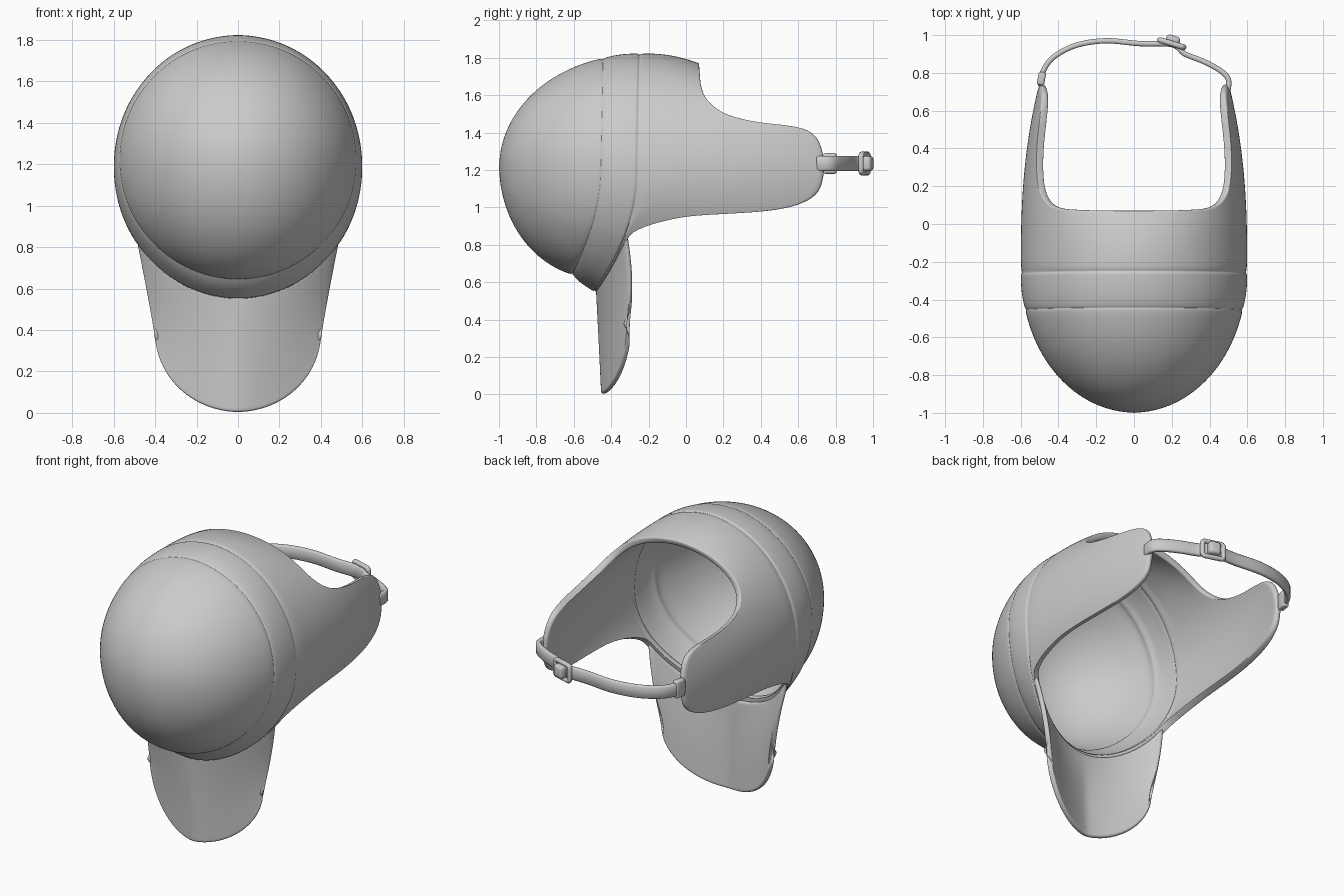
import bpy, bmesh
from math import sin, cos, radians, pi, sqrt, asin
from mathutils import Vector, Matrix

if "Cube" in bpy.data.objects:
    bpy.data.objects.remove(bpy.data.objects["Cube"])


def finish(name, bm, mods=True, thick=0.035):
    me = bpy.data.meshes.new(name)
    bm.to_mesh(me)
    bm.free()
    ob = bpy.data.objects.new(name, me)
    bpy.context.collection.objects.link(ob)
    for p in me.polygons:
        p.use_smooth = True
    if mods:
        s = ob.modifiers.new("thickness", 'SOLIDIFY')
        s.thickness = thick
        s.offset = -1
        d = ob.modifiers.new("round", 'SUBSURF')
        d.levels = d.render_levels = 2
    return ob


def grid(name, rows, closed, inside, thick):
    """Skin a list of point rows; normals point away from 'inside'."""
    bm = bmesh.new()
    vs = [[bm.verts.new(p) for p in r] for r in rows]
    n = len(rows[0])
    for a, b in zip(vs, vs[1:]):
        for i in range(n if closed else n - 1):
            j = (i + 1) % n
            bm.faces.new((a[i], a[j], b[j], b[i]))
    bmesh.ops.remove_doubles(bm, verts=bm.verts, dist=0.0004)
    bmesh.ops.recalc_face_normals(bm, faces=bm.faces)
    c = Vector(inside)
    if sum(f.normal.dot(f.calc_center_median() - c) * f.calc_area() for f in bm.faces) < 0:
        bmesh.ops.reverse_faces(bm, faces=bm.faces)
    return finish(name, bm, True, thick)


def smooth_path(pts, sub):
    """Catmull-Rom resampling."""
    p = [Vector(q) for q in pts]
    out = []
    for i in range(len(p) - 1):
        a, b, c, d = p[max(i - 1, 0)], p[i], p[i + 1], p[min(i + 2, len(p) - 1)]
        for k in range(sub):
            t = k / sub
            out.append(0.5 * (2 * b + (c - a) * t + (2 * a - 5 * b + 4 * c - d) * t * t
                              + (3 * b - a - 3 * c + d) * t ** 3))
    return out + [p[-1]]


# Shell: rear edge as (y, angle at edge, angle at rear seam), angles from the top
edge = smooth_path([
    (.075, 0, 0), (.075, 15, 12), (.078, 30, 24), (.085, 42, 34), (.12, 52, 42),
    (.22, 60.6, 50), (.4, 65, 58), (.55, 66.5, 64), (.66, 69, 70), (.72, 75, 76),
    (.745, 85, 84), (.738, 93, 92), (.71, 100, 98), (.62, 105.5, 103), (.45, 109, 106),
    (.2, 110.5, 109), (0, 111.8, 112), (-.17, 115.5, 116), (-.27, 119.5, 120),
    (-.312, 124, 125), (-.384, 140, 140), (-.437, 155, 155), (-.47, 168, 168),
    (-.478, 180, 180)], 2)


def seam_y(c):
    return -.262 + (.012 * c if c > 0 else -.228 * c * c)


def ring1(th):
    c = cos(th)
    y = -.46 + (.012 * c if c > 0 else -.155 * c * c)
    return Vector((.577 * sin(th), y, 1.22 + .58 * c))


def ring2(th):
    c = cos(th)
    return Vector((.6 * sin(th), seam_y(c), 1.187 + .637 * c))


def skin(c, y):
    """Point on the rear shell for a height cosine and a depth."""
    w = .6 - .1 * max(0, (y + .2) / .95) ** 2.5
    droop = .055 * min(1, max(0, (y + .2) / .275)) ** 2 * max(0, c) ** 4
    return Vector((w * sqrt(max(0, 1 - c * c)), y, 1.187 + .637 * c - droop))


def column(e):
    ye, te, t2 = e[0], radians(min(180, max(0, e[1]))), radians(min(180, max(0, e[2])))
    pole, a, b = Vector((0, -1, 1.22)), ring1(t2), ring2(t2)
    axis = Vector((0, 0, 1.19))
    sink = lambda p: Vector((p.x * .985, p.y, axis.z + (p.z - axis.z) * .985))
    step = Vector((0, .005, 0))
    col, top = [], radians(75)
    for k in range(10):                                   # dome
        ph = top * k / 9
        r, f = sin(ph) / sin(top), (1 - cos(ph)) / (1 - cos(top))
        col.append(Vector((a.x * r, -1 + (a.y + 1) * f, 1.22 + (a.z - 1.22) * r)))
    col += [sink(a + step), a + 2 * step]                 # front seam groove
    for t in (.3, .6, .88):                               # band
        p = a.lerp(b, t)
        k = 1 + .012 * sin(pi * t)
        col.append(Vector((p.x * k, p.y, 1.19 + (p.z - 1.19) * k)))
    col += [b - step, sink(b)]                            # rear seam groove
    c2, ce = cos(t2), cos(te)
    for t in (.03, .15, .3, .45, .6, .75, .88, .96, 1):   # rear shell and side wings
        col.append(skin(c2 + (ce - c2) * t, b.y + .004 + (ye - b.y - .004) * t))
    return col


half = [column(e) for e in edge]
flip = [[Vector((-p.x, p.y, p.z)) for p in c] for c in half[-2:0:-1]]
grid("mask_shell", list(zip(*(half + flip))), True, (0, -.2, 1.2), .04)

# Throat bib: hangs from the lower band edge, curved back at the sides
N, M = 24, 12
rows = []
for j in range(M + 1):
    v = (0, .04, .12, .22, .32, .42, .52, .62, .72, .82, .9, .96, 1)[j]
    row = []
    for i in range(N + 1):
        u = -1 + 2 * i / N
        th = pi - asin(abs(u) * .5 / .6)
        q = ring2(th)
        tp = Vector((.5 * u, q.y + .008, q.z + .015))
        ang = u * pi / 2
        bx = .4 * sin(ang)
        bt = Vector((bx, -.457 + .14 * (abs(bx) / .4) ** 1.3, .37 * (1 - cos(ang)) + .002))
        p = tp.lerp(bt, v)
        p.y += .02 * sin(pi * v) * abs(u)
        row.append(p)
    rows.append(row)
grid("throat_bib", rows, False, (0, 2, .4), .03)

# Strap: flat ribbon swept between the wing tips
path = smooth_path([(.497, .70, 0), (.5, .765, 0), (.46, .81, 0), (.37, .86, 0), (.27, .9, 0),
                    (.2, .95, 0), (.03, .955, 0), (-.15, .97, 0), (-.31, .945, 0),
                    (-.43, .88, 0), (-.485, .8, 0), (-.495, .73, 0)], 5)
bm = bmesh.new()
loops = []
for i, p in enumerate(path):
    t = (path[min(i + 1, len(path) - 1)] - path[max(i - 1, 0)]).normalized()
    n = Vector((-t.y, t.x, 0))
    prof = [(-.014, -.032), (-.007, -.04), (.007, -.04), (.014, -.032),
            (.014, .032), (.007, .04), (-.007, .04), (-.014, .032)]
    loops.append([bm.verts.new(p + n * a + Vector((0, 0, 1.235 + h))) for a, h in prof])
for a, b in zip(loops, loops[1:]):
    for k in range(8):
        bm.faces.new((a[k], a[(k + 1) % 8], b[(k + 1) % 8], b[k]))
bm.faces.new(loops[0])
bm.faces.new(loops[-1])
bmesh.ops.recalc_face_normals(bm, faces=bm.faces)
finish("strap", bm, False)


def block(name, loc, size, rot, bevel):
    bm = bmesh.new()
    bmesh.ops.create_cube(bm, size=1, matrix=Matrix.Translation(loc)
                          @ Matrix.Rotation(radians(rot), 4, 'Z') @ Matrix.Diagonal((*size, 1)))
    ob = finish(name, bm, False)
    m = ob.modifiers.new("bevel", 'BEVEL')
    m.width, m.segments = bevel, 3
    return ob


# Buckle: round-wire frame, with a pad where the strap folds over it
cu = bpy.data.curves.new("buckle_frame", 'CURVE')
cu.dimensions = '3D'
cu.bevel_depth, cu.bevel_resolution = .015, 3
sp = cu.splines.new('POLY')
corners = [(sx * .05 + .016 * cos(radians(a)), sz * .033 + .016 * sin(radians(a)))
           for sx, sz, s in ((1, 1, 0), (-1, 1, 90), (-1, -1, 180), (1, -1, 270))
           for a in (s, s + 30, s + 60, s + 90)]
sp.points.add(len(corners) - 1)
for pt, (x, z) in zip(sp.points, corners):
    pt.co = (x, 0, z, 1)
sp.use_cyclic_u = True
frame = bpy.data.objects.new("buckle_frame", cu)
bpy.context.collection.objects.link(frame)
frame.location = (.2, .955, 1.235)
frame.rotation_euler = (0, 0, radians(-17))
block("buckle_fold", (.205, .97, 1.235), (.075, .055, .08), -17, .018)

# Clip that holds the strap on the left wing
block("strap_clip", (-.49, .77, 1.235), (.04, .07, .11), -10, .012)
